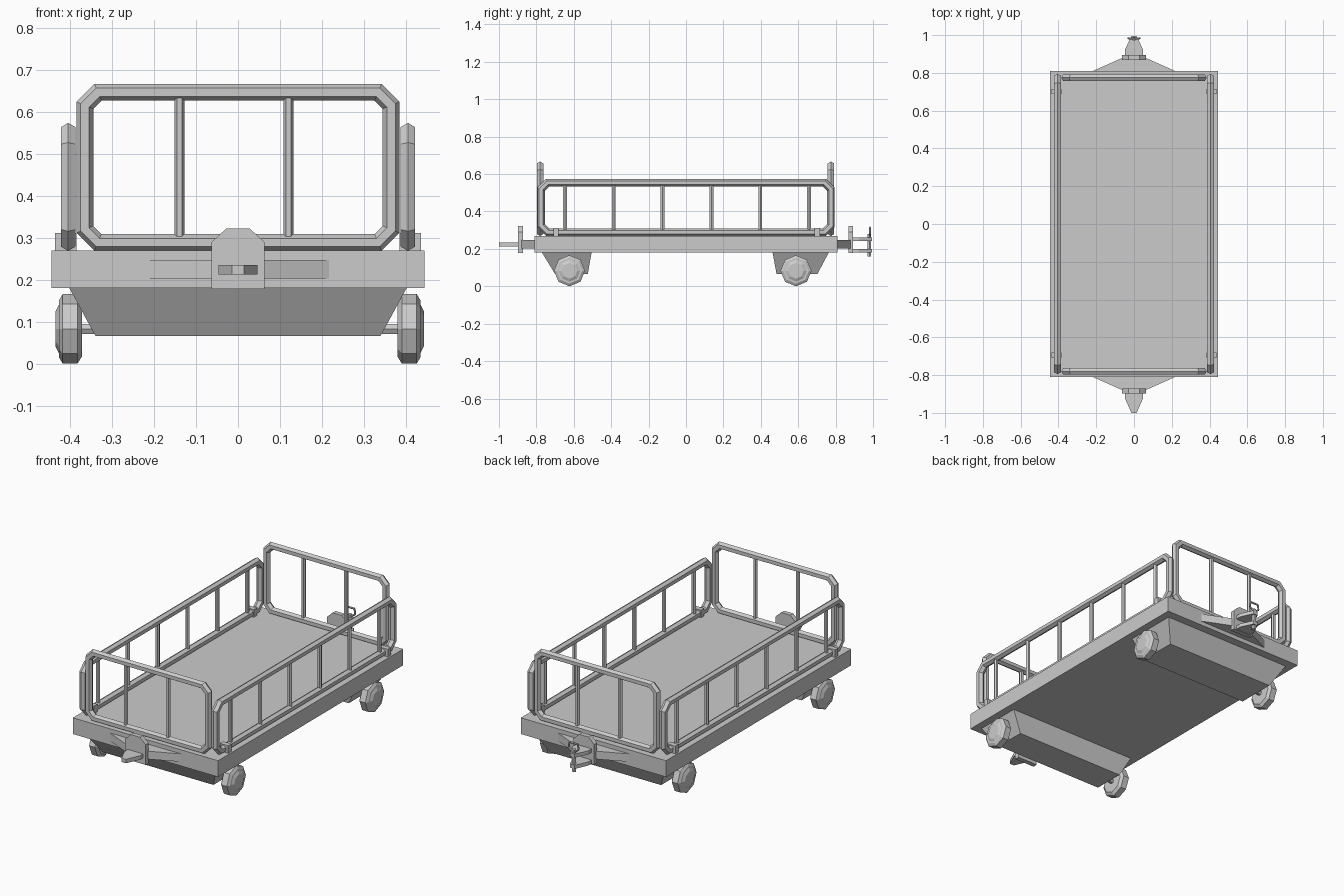
import bpy, bmesh, math
from mathutils import Matrix, Vector

if "Cube" in bpy.data.objects:
    bpy.data.objects.remove(bpy.data.objects["Cube"])


def make(name, verts, faces):
    me = bpy.data.meshes.new(name)
    bm = bmesh.new()
    vs = [bm.verts.new(v) for v in verts]
    for f in faces:
        bm.faces.new([vs[i] for i in f])
    bmesh.ops.recalc_face_normals(bm, faces=bm.faces)
    bm.to_mesh(me)
    bm.free()
    ob = bpy.data.objects.new(name, me)
    bpy.context.collection.objects.link(ob)
    return ob


def loft(name, rings, closed=False):
    # join equal-length rings of points, capping the ends unless closed
    n, m = len(rings[0]), len(rings)
    faces = []
    for i in range(m if closed else m - 1):
        j = (i + 1) % m
        faces += [(i*n + k, i*n + (k+1) % n, j*n + (k+1) % n, j*n + k) for k in range(n)]
    if not closed:
        faces += [tuple(range(n)), tuple(range((m-1)*n, m*n))]
    return make(name, [p for r in rings for p in r], faces)


def rect(x0, x1, y0, y1, z):
    return [(x0, y0, z), (x1, y0, z), (x1, y1, z), (x0, y1, z)]


def box(name, x0, x1, y0, y1, z0, z1):
    return loft(name, [rect(x0, x1, y0, y1, z0), rect(x0, x1, y0, y1, z1)])


def plate(name, outline, z0, z1):
    return loft(name, [[(x, y, z) for x, y in outline] for z in (z0, z1)])


def rod(name, p, q, r, n=6):
    p, q = Vector(p), Vector(q)
    rot = (q - p).to_track_quat('Z', 'Y')
    circle = [rot @ Vector((r*math.cos(k*math.tau/n), r*math.sin(k*math.tau/n), 0)) for k in range(n)]
    return loft(name, [[p + c for c in circle], [q + c for c in circle]])


def frame(name, half, z0, z1, chamfer, place, r=0.02):
    # hexagonal tube following a rectangle with cut corners
    zc, hz = (z0 + z1)/2, (z1 - z0)/2
    rings = []
    for k in range(6):
        d, w = r*math.cos(k*math.pi/3), r*math.sin(k*math.pi/3)
        a, b, c = half + d, hz + d, chamfer + d*(2 - math.sqrt(2))
        pts = [(a, b-c), (a-c, b), (c-a, b), (-a, b-c), (-a, c-b), (c-a, -b), (a-c, -b), (a, c-b)]
        rings.append([place(u, zc + v, w) for u, v in pts])
    return loft(name, rings, closed=True)


# deck
box("deck", -0.445, 0.445, -0.81, 0.81, 0.18, 0.27)

# tapered axle housings
for name, top, bot in (("front", (-0.77, -0.505), (-0.70, -0.525)),
                       ("back", (0.463, 0.763), (0.484, 0.703))):
    loft(name + "_axle_housing", [rect(-0.34, 0.34, *sorted(bot), 0.066),
                                  rect(-0.402, 0.402, *top, 0.18)])

# eight-sided wheels
profile = [(-0.029, 0.066), (-0.018, 0.083), (0.017, 0.083), (0.026, 0.068),
           (0.026, 0.058), (0.034, 0.042)]
for end, y in (("front", -0.623), ("back", 0.588)):
    for side, s in (("left", -1), ("right", 1)):
        cx = 0.405*s + 0.004
        loft(f"{end}_{side}_wheel",
             [[(cx + s*dx, y + r*math.sin(k*math.pi/4), 0.083 + r*math.cos(k*math.pi/4))
               for k in range(8)] for dx, r in profile])
        rod(f"{end}_{side}_axle", (0.3*s, y, 0.083), (cx, y, 0.083), 0.014)

# end rails with upright bars
for end, y in (("front", -0.78), ("back", 0.775)):
    frame(end + "_rail", 0.365, 0.289, 0.647, 0.031, lambda u, v, w: (u, y + w, v))
    for i, x in enumerate((-0.14, 0.12)):
        rod(f"{end}_rail_bar_{i}", (x, y, 0.295), (x, y, 0.64), 0.012)

# side rails with upright bars and deck brackets
for side, s in (("left", -1), ("right", 1)):
    x = 0.405*s
    frame(side + "_rail", 0.775, 0.289, 0.554, 0.035, lambda u, v, w: (x + w, u, v))
    for i in range(6):
        y = -0.647 + 0.261*i
        rod(f"{side}_rail_bar_{i}", (x, y, 0.295), (x, y, 0.55), 0.012)
    for i, y in enumerate((-0.695, 0.702)):
        xs = sorted((0.385*s, 0.436*s))
        box(f"{side}_bracket_{i}", *xs, y - 0.014, y + 0.014, 0.265, 0.312)

# hitch bases: wedge and upright shield at each end
shield = [(-0.063, 0.178), (0.063, 0.178), (0.063, 0.29), (0.028, 0.322), (-0.028, 0.322), (-0.063, 0.29)]
for end, s, y in (("front", -1, 0.872), ("back", 1, 0.868)):
    plate(end + "_hitch_wedge", [(-0.24, 0.8*s), (0.24, 0.8*s), (0.06, 0.88*s), (-0.06, 0.88*s)], 0.203, 0.247)
    loft(end + "_hitch_shield", [[(x, s*(y + d), z) for x, z in shield] for d in (0, 0.026)])


# tongue in front, two-pronged fork at the back
def tongue(name, s, tip, z0, z1):
    plate(name, [(x, y*s) for x, y in ((-0.047, 0.885), (0.047, 0.885), (0.047, 0.925),
                                       (0.014, tip), (-0.014, tip), (-0.047, 0.925))], z0, z1)


tongue("front_hitch_tongue", -1, 1.0, 0.213, 0.235)
tongue("back_hitch_upper_fork", 1, 0.995, 0.242, 0.262)
tongue("back_hitch_lower_fork", 1, 0.995, 0.180, 0.200)

# hitch pin with wire handle
rod("hitch_pin", (0, 0.98, 0.158), (0, 0.98, 0.28), 0.012)
loop = [(-0.008, 0.27), (-0.03, 0.285), (-0.026, 0.315), (0.026, 0.315), (0.03, 0.285), (0.008, 0.27)]
for i in range(5):
    (x0, za), (x1, zb) = loop[i], loop[i + 1]
    rod(f"pin_handle_{i}", (x0, 0.983, za), (x1, 0.983, zb), 0.005)
